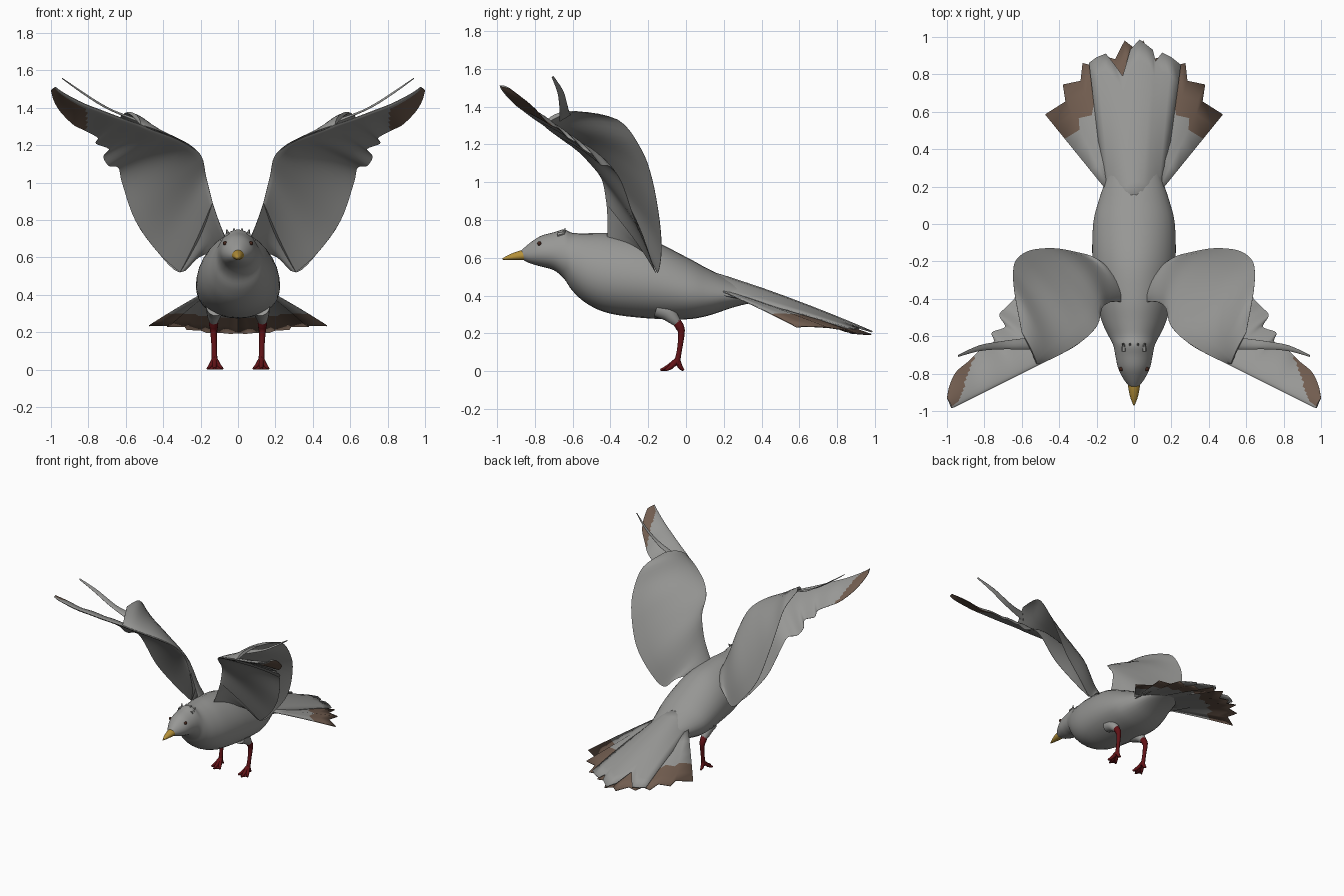
import bpy, bmesh, math
from mathutils import Vector

cube = bpy.data.objects.get("Cube")
if cube:
    bpy.data.objects.remove(cube, do_unlink=True)


def material(name, rgb):
    m = bpy.data.materials.new(name)
    m.use_nodes = True
    m.diffuse_color = (*rgb, 1)
    bsdf = m.node_tree.nodes["Principled BSDF"]
    bsdf.inputs["Base Color"].default_value = (*rgb, 1)
    bsdf.inputs["Roughness"].default_value = 0.8
    return m


GREY = material("plumage grey", (0.31, 0.31, 0.30))
BROWN = material("feather tip brown", (0.165, 0.108, 0.078))
YELLOW = material("beak yellow", (0.46, 0.28, 0.04))
RED = material("leg red", (0.12, 0.006, 0.008))
DARK = material("eye dark brown", (0.06, 0.02, 0.012))


def spline(pts, n):
    """Catmull-Rom resampling of points of any dimension, n steps per span."""
    out = []
    for i in range(len(pts) - 1):
        a, b, c, d = (pts[min(max(j, 0), len(pts) - 1)] for j in range(i - 1, i + 3))
        for k in range(n):
            t = k / n
            out.append([0.5 * (2 * q + (r - p) * t + (2 * p - 5 * q + 4 * r - s) * t * t
                               + (3 * q - p - 3 * r + s) * t ** 3)
                        for p, q, r, s in zip(a, b, c, d)])
    return out + [list(pts[-1])]


def grid(name, rows, mats, closed=False, rule=None, mirror=False, thick=0, angle=50):
    """Skin a list of point rows; closed rows are tubes with end caps."""
    bm = bmesh.new()
    vs = [[bm.verts.new(p) for p in row] for row in rows]
    n = len(rows[0])
    for a, b in zip(vs, vs[1:]):
        for j in range(n if closed else n - 1):
            k = (j + 1) % n
            f = bm.faces.new((a[j], a[k], b[k], b[j]))
            if rule:
                f.material_index = rule(f.calc_center_median(), (j + 0.5) / n)
    if closed:
        bm.faces.new(vs[0])
        end = bm.faces.new(vs[-1])
        if rule:
            end.material_index = rule(end.calc_center_median(), 0.5)
    bmesh.ops.recalc_face_normals(bm, faces=bm.faces)
    me = bpy.data.meshes.new(name)
    bm.to_mesh(me)
    bm.free()
    for m in mats:
        me.materials.append(m)
    ob = bpy.data.objects.new(name, me)
    bpy.context.collection.objects.link(ob)
    if thick:
        mod = ob.modifiers.new("thickness", 'SOLIDIFY')
        mod.thickness, mod.offset = thick, 0
    if mirror:
        ob.modifiers.new("mirror", 'MIRROR')
    bpy.ops.object.select_all(action='DESELECT')
    ob.select_set(True)
    bpy.context.view_layer.objects.active = ob
    bpy.ops.object.shade_smooth_by_angle(angle=math.radians(angle))


def body_loft(name, sections, mat, steps=4, sides=28):
    """Egg-shaped rings along y from (y, top, bottom, half width)."""
    rows = []
    for y, top, bot, hw in spline(sections, steps):
        ring = []
        for i in range(sides):
            a = math.tau * i / sides
            x = hw * math.cos(a) * (1 - 0.12 * math.sin(a))
            ring.append((x, y, (top + bot) / 2 + (top - bot) / 2 * math.sin(a)))
        rows.append(ring)
    grid(name, rows, [mat], closed=True)


def tube(name, path, mat, sides=10, steps=3):
    """Round tube along (x, y, z, radius), mirrored to both sides."""
    pts, rows = spline(path, steps), []
    for i, p in enumerate(pts):
        d = Vector(pts[min(i + 1, len(pts) - 1)][:3]) - Vector(pts[max(i - 1, 0)][:3])
        d.normalize()
        u = Vector((1, 0, 0))
        u = (u - d * d.dot(u)).normalized()
        w = d.cross(u)
        rows.append([Vector(p[:3]) + p[3] * (u * math.cos(a) + w * math.sin(a))
                     for a in (math.tau * k / sides for k in range(sides))])
    grid(name, rows, [mat], closed=True, mirror=True)


def foil(name, stations, camber, thick, mats, steps, rule=None, cuts=9):
    """Wing surface from leading and trailing edge stations (lx,ly,lz,tx,ty,tz)."""
    st, rows = spline(stations, steps), []
    for i, s in enumerate(st):
        lead, trail = Vector(s[:3]), Vector(s[3:])
        span = Vector(st[min(i + 1, len(st) - 1)][:3]) - Vector(st[max(i - 1, 0)][:3])
        chord = trail - lead
        nrm = span.cross(chord).normalized()
        size = chord.length

        def at(u, side):
            h = camber * size * 4 * u * (1 - u)
            t = min(thick, 0.12 * size) * (2.6 * math.sqrt(u) * (1 - u)) + 0.002
            return lead + chord * u + nrm * (h + side * t / 2)
        us = [(k / cuts) ** 1.4 for k in range(cuts + 1)]
        rows.append([at(u, 1) for u in reversed(us)] + [at(u, -1) for u in us])
    grid(name, rows, mats, closed=True, rule=rule, mirror=True)


# Body with neck and head, and the beak
body_loft("body", [
    (-.87, .64, .595, .024), (-.83, .675, .573, .055), (-.77, .715, .555, .085),
    (-.70, .735, .535, .10), (-.645, .75, .49, .112), (-.60, .732, .425, .135),
    (-.52, .73, .355, .172), (-.40, .73, .305, .203), (-.20, .70, .28, .222),
    (0, .605, .275, .218), (.12, .54, .295, .19), (.24, .485, .335, .15),
    (.34, .445, .36, .12), (.45, .40, .375, .07)], GREY)
body_loft("beak", [(-.84, .645, .587, .035), (-.88, .638, .587, .03),
                   (-.93, .62, .588, .019), (-.97, .598, .59, .003)], YELLOW, 3, 14)

# Crest tufts at the back of the head
for x in (.02, .055):
    tube("crest_tuft", [(x, -.68, .72, .014), (x, -.65, .74 - x / 5, .01),
                        (x * 1.1, -.638, .762 - x / 5, .002)], GREY, 6)

# Eyes
tube("eye", [(.066, -.775, .675, .011), (.074, -.777, .678, .01),
             (.079, -.778, .68, .003)], DARK)

# Upper wing: broad raised paddle from shoulder to wrist
foil("upper_wing", [
    (.05, -.42, .66, .10, -.26, .64), (.09, -.415, .76, .21, -.18, .60),
    (.135, -.42, .89, .31, -.15, .52), (.17, -.45, 1.03, .43, -.13, .63),
    (.195, -.54, 1.14, .55, -.14, .80), (.27, -.62, 1.21, .62, -.18, 1.02),
    (.38, -.69, 1.26, .645, -.24, 1.18), (.46, -.73, 1.29, .64, -.36, 1.33),
    (.52, -.75, 1.31, .60, -.58, 1.375)], .09, .02, [GREY], 4)

# Under wing: flight feathers from the hanging lobe to the stepped, brown outer tip
foil("flight_feathers", [
    (.135, -.42, .89, .31, -.16, .52), (.17, -.45, 1.03, .43, -.20, .63),
    (.195, -.54, 1.14, .55, -.27, .80), (.25, -.60, 1.19, .62, -.34, 1.0),
    (.31, -.65, 1.225, .64, -.40, 1.08), (.38, -.69, 1.255, .69, -.45, 1.09),
    (.45, -.725, 1.28, .72, -.49, 1.14), (.52, -.76, 1.31, .69, -.55, 1.18),
    (.58, -.79, 1.33, .76, -.58, 1.21), (.65, -.825, 1.355, .75, -.63, 1.24),
    (.73, -.865, 1.385, .82, -.67, 1.28), (.82, -.91, 1.42, .88, -.73, 1.31),
    (.90, -.95, 1.46, .95, -.79, 1.38), (.95, -.975, 1.49, .985, -.86, 1.44),
    (.975, -.985, 1.51, 1.0, -.93, 1.495)], .05, .028, [GREY, BROWN], 5,
    lambda c, j: int(c.x + .35 * (c.y + .9) > .92 and j < .38 or c.x > .81 and j > .6), 14)

# Loose curled feather above the wrist
foil("loose_feather", [
    (.52, -.67, 1.32, .58, -.61, 1.355), (.62, -.67, 1.36, .66, -.62, 1.38),
    (.72, -.67, 1.405, .73, -.63, 1.42), (.83, -.68, 1.475, .83, -.65, 1.485),
    (.94, -.71, 1.555, .94, -.70, 1.56)], .05, .008, [GREY], 3, cuts=4)


def fan(edge, root, cuts, bulge):
    """Rows running from the tail root out to each edge point."""
    rows = []
    for i, p in enumerate(edge):
        r, q = Vector(root(i / (len(edge) - 1))), Vector(p)
        rows.append([r.lerp(q, u) + Vector((0, 0, bulge * 4 * u * (1 - u))) for u in cuts])
    return rows


# Lower tail fan with ragged brown tips
lower = [(.475, .585, .235), (.365, .655, .237), (.38, .745, .232), (.285, .765, .23),
         (.275, .86, .215), (.20, .84, .212), (.17, .90, .20), (.10, .88, .20),
         (.05, .98, .195), (0, .94, .195)]
grid("lower_tail_feathers",
     fan(lower, lambda t: (.155 * (1 - t), .19 + .05 * t, .425 + .015 * t),
         (0, .25, .5, .67, .85, 1), .004),
     [GREY, BROWN], rule=lambda c, j: int(j > .5), mirror=True, thick=.006, angle=75)


# Upper tail feathers lying over the fan and running into the back
def tail_height(x, y, drop):
    return .515 - .37 * (y - .16) - drop * x * x


upper = [(x, y, tail_height(x, y, .5)) for x, y in (
    (.25, .85), (.20, .89), (.15, .915), (.115, .87), (.10, .93), (.03, .985), (-.02, .93),
    (-.06, .79), (-.11, .86), (-.15, .91), (-.20, .89), (-.24, .86))]
grid("upper_tail_feathers",
     fan(upper, lambda t: (.3 * (.5 - t), .12, tail_height(.3 * (.5 - t), .12, 5)),
         [k / 8 for k in range(9)], .014), [GREY], thick=.008, angle=75)

# Legs: feathered thigh, shank, toes and web
tube("thigh", [(.12, -.15, .335, .05), (.125, -.10, .312, .045), (.13, -.065, .277, .032),
               (.13, -.04, .25, .02)], GREY, 14)
tube("shank", [(.13, -.05, .262, .024), (.13, -.033, .235, .024), (.13, -.024, .20, .018),
               (.127, -.035, .11, .014), (.125, -.05, .035, .017)], RED)
toes = [(.083, -.115), (.125, -.135), (.163, -.11)]
for x, y in toes + [(.125, -.012)]:
    tube("toe", [(.125, -.045, .06, .015), ((x + .125) / 2, (y - .05) / 2, .024, .013),
                 (x, y, .006, .006)], RED, 8)
web = [toes[0], (.104, -.11), toes[1], (.145, -.107), toes[2]]
grid("foot_web", [[(.125 + (x - .125) * u, -.05 + (y + .05) * u, .045 - .041 * u)
                   for u in (.1, .5, 1)] for x, y in web], [RED], mirror=True, thick=.006)
